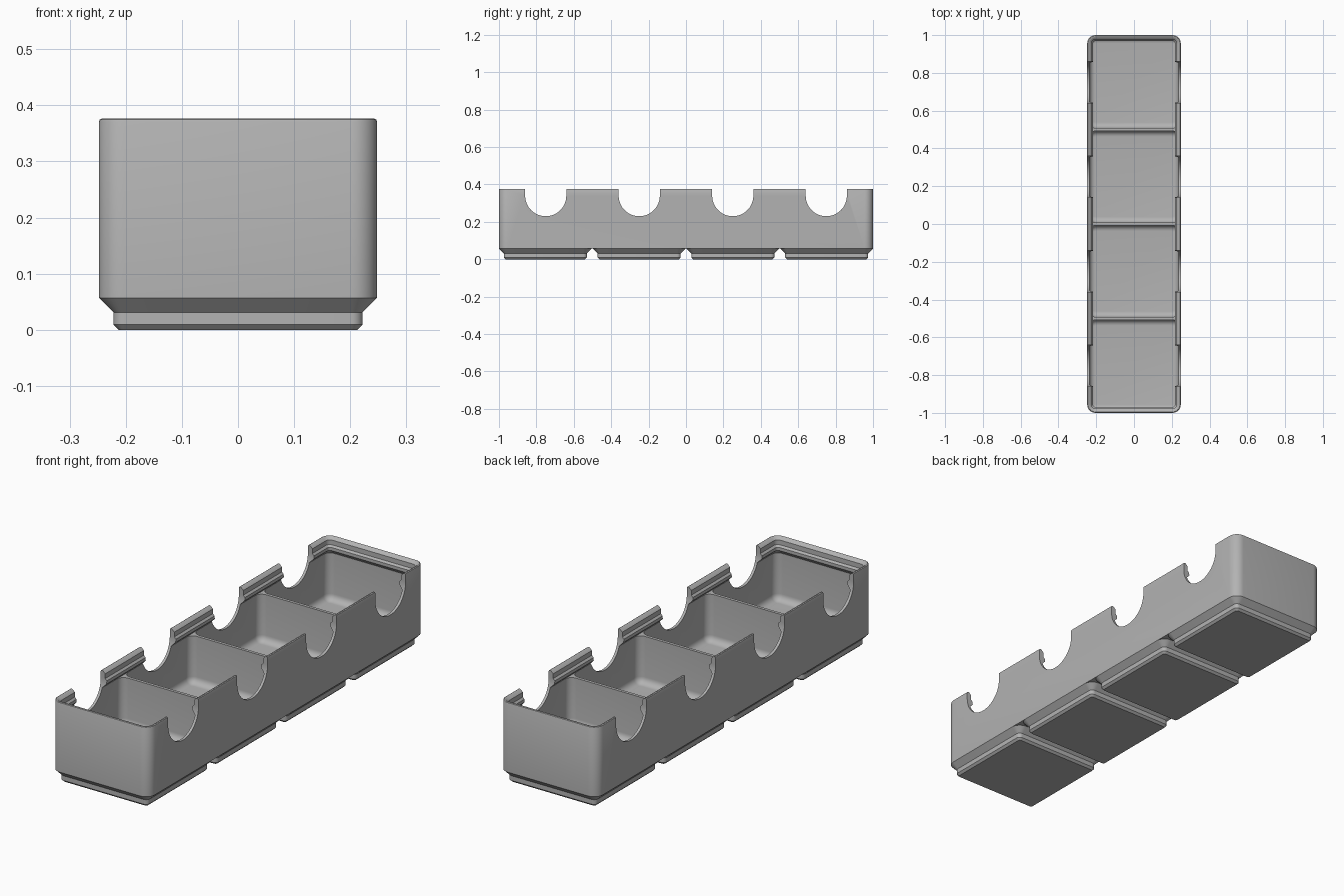
import bpy, bmesh, math

if "Cube" in bpy.data.objects:
    bpy.data.objects.remove(bpy.data.objects["Cube"], do_unlink=True)

grey = bpy.data.materials.new("plain grey")
grey.use_nodes = True
grey.diffuse_color = (0.45, 0.45, 0.45, 1)
grey.node_tree.nodes["Principled BSDF"].inputs["Base Color"].default_value = grey.diffuse_color

HALF_W, HALF_L, RADIUS = 0.2478, 1.0, 0.045
BODY_BOTTOM, DIVIDER_TOP, FLOOR = 0.057, 0.30, 0.084
WALL, DIVIDER = 0.0125, 0.007
CELLS = [-0.75, -0.25, 0.25, 0.75]


def rounded_ring(bm, hx, hy, r, z, cy=0, steps=8):
    """One rounded rectangle of vertices, counter-clockwise from above."""
    ring = []
    for quarter, (sx, sy) in enumerate([(1, 1), (-1, 1), (-1, -1), (1, -1)]):
        for i in range(steps + 1):
            a = math.pi / 2 * (quarter + i / steps)
            ring.append(bm.verts.new((sx * (hx - r) + r * math.cos(a),
                                      cy + sy * (hy - r) + r * math.sin(a), z)))
    return ring


def loft(bm, hx, hy, r, profile, cy=0):
    """Closed solid through rounded rectangles; profile holds (inset, height)."""
    rings = [rounded_ring(bm, hx - d, hy - d, max(r - d, 0.004), z, cy) for d, z in profile]
    n = len(rings[0])
    for low, high in zip(rings, rings[1:]):
        for i in range(n):
            j = (i + 1) % n
            bm.faces.new((low[i], low[j], high[j], high[i]))
    bm.faces.new(rings[0][::-1])
    bm.faces.new(rings[-1])


def finish(bm, name):
    bmesh.ops.recalc_face_normals(bm, faces=bm.faces[:])
    mesh = bpy.data.meshes.new(name)
    bm.to_mesh(mesh)
    bm.free()
    obj = bpy.data.objects.new(name, mesh)
    bpy.context.collection.objects.link(obj)
    mesh.materials.append(grey)
    return obj


def smooth(obj):
    bpy.ops.object.select_all(action="DESELECT")
    obj.select_set(True)
    bpy.context.view_layer.objects.active = obj
    bpy.ops.object.shade_smooth_by_angle(angle=math.radians(30))


def cut(obj, cutter):
    mod = obj.modifiers.new(cutter.name, "BOOLEAN")
    mod.operation, mod.solver, mod.object = "DIFFERENCE", "EXACT", cutter
    bpy.context.view_layer.objects.active = obj
    bpy.ops.object.modifier_apply(modifier=mod.name)
    bpy.data.objects.remove(cutter, do_unlink=True)


# Body: outer wall, rounded rim and stepped stacking lip
bm = bmesh.new()
loft(bm, HALF_W, HALF_L, RADIUS, [
    (0, BODY_BOTTOM), (0, 0.371), (0.0015, 0.3745), (0.005, 0.3766), (0.0085, 0.3764),
    (0.0115, 0.3754), (0.0227, 0.3642), (0.0227, 0.3427), (0.031, 0.3343),
    (0.031, 0.32), (0.0115, DIVIDER_TOP)])
body = finish(bm, "bin_body")

# Compartments: rounded pockets with a fillet at the floor
bm = bmesh.new()
fillet = 0.03
for cy in CELLS:
    side = math.copysign(1, cy)
    near, far = abs(cy) - 0.25 + DIVIDER, abs(cy) + 0.25 - DIVIDER
    if abs(cy) > 0.5:
        far = HALF_L - WALL
    profile = []
    for i in range(7):
        a = math.pi / 2 * i / 6
        profile.append((fillet * (1 - math.sin(a)), FLOOR + fillet * (1 - math.cos(a))))
    profile.append((0, DIVIDER_TOP + 0.001))
    loft(bm, HALF_W - WALL, (far - near) / 2, 0.034, profile, side * (near + far) / 2)
cut(body, finish(bm, "compartment_cutter"))

# Finger notches: U-shaped cuts through both long walls
bm = bmesh.new()
notch_r, notch_z = 0.11, 0.34
for cy in CELLS:
    outline = [(cy + notch_r * math.cos(a), notch_z + notch_r * math.sin(a))
               for a in (math.pi * (1 + i / 32) for i in range(33))]
    outline += [(cy + notch_r, 0.5), (cy - notch_r, 0.5)]
    face = bm.faces.new([bm.verts.new((-0.4, y, z)) for y, z in outline])
    out = bmesh.ops.extrude_face_region(bm, geom=[face])
    bmesh.ops.translate(bm, vec=(0.8, 0, 0),
                        verts=[v for v in out["geom"] if isinstance(v, bmesh.types.BMVert)])
cut(body, finish(bm, "notch_cutter"))
smooth(body)

# Feet: four stepped square pads
for number, cy in enumerate(CELLS, 1):
    bm = bmesh.new()
    loft(bm, HALF_W, HALF_W, RADIUS, [
        (0.0353, 0), (0.0257, 0.0096), (0.0257, 0.0311), (0, BODY_BOTTOM), (0.0005, BODY_BOTTOM + 0.001)],
        cy + math.copysign(HALF_L - 0.75 - HALF_W, cy) * (abs(cy) / 0.75))
    smooth(finish(bm, f"foot_{number}"))
